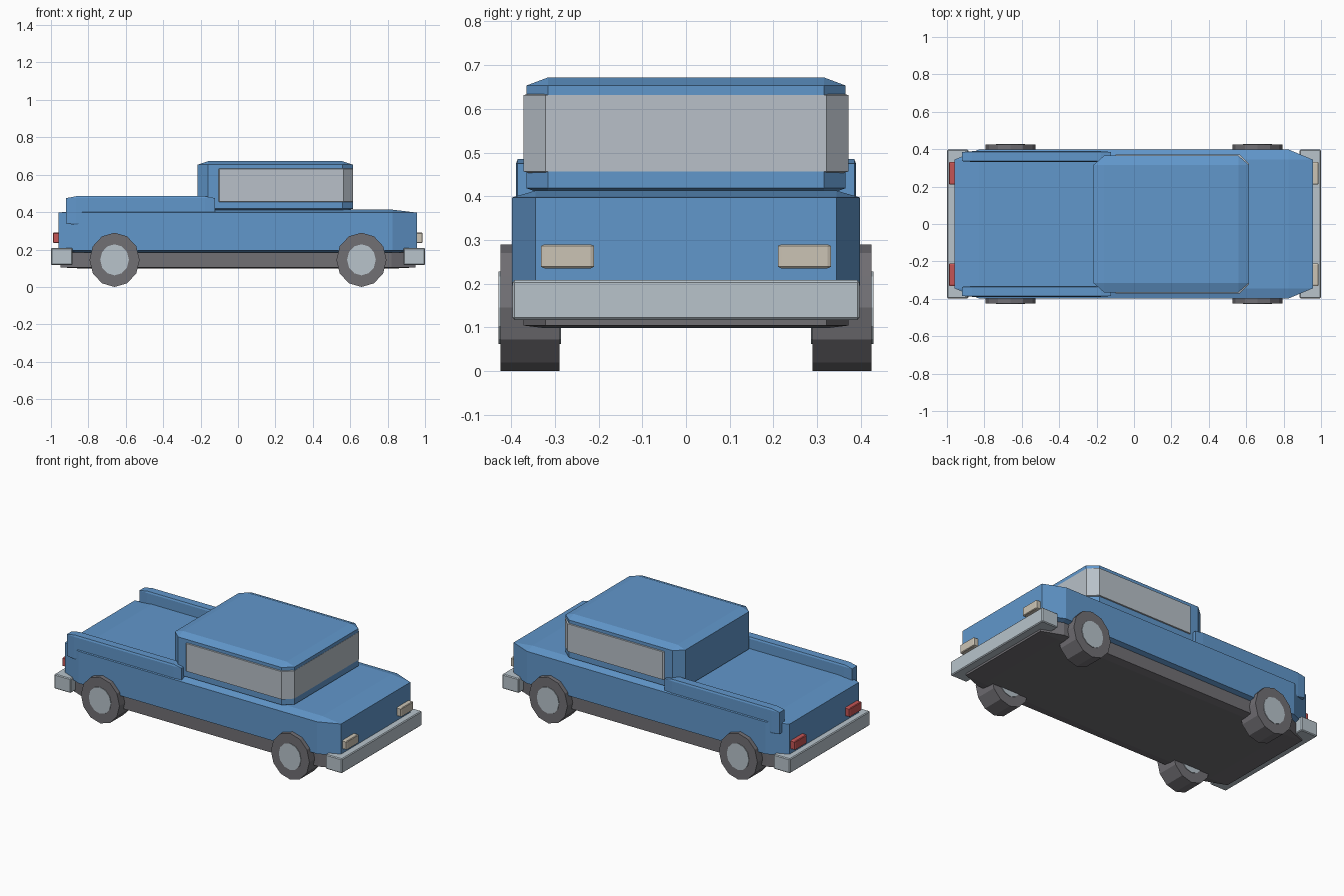
import bpy
import bmesh
from math import pi
from mathutils import Matrix, Vector

if "Cube" in bpy.data.objects:
    bpy.data.objects.remove(bpy.data.objects["Cube"])


def material(name, color):
    mat = bpy.data.materials.new(name)
    mat.use_nodes = True
    mat.diffuse_color = (*color, 1)
    mat.node_tree.nodes["Principled BSDF"].inputs["Base Color"].default_value = (*color, 1)
    return mat


blue = material("body_blue", (0.12, 0.31, 0.60))
glass = material("window_grey", (0.48, 0.53, 0.58))
chrome = material("bumper_silver", (0.48, 0.55, 0.60))
rubber = material("dark_grey", (0.165, 0.16, 0.175))
cream = material("headlight_cream", (0.60, 0.55, 0.46))
red = material("tail_light_red", (0.56, 0.09, 0.09))


def finish(name, bm, mat):
    bmesh.ops.recalc_face_normals(bm, faces=bm.faces[:])
    mesh = bpy.data.meshes.new(name)
    bm.to_mesh(mesh)
    bm.free()
    mesh.materials.append(mat)
    obj = bpy.data.objects.new(name, mesh)
    bpy.context.collection.objects.link(obj)
    return obj


def box(name, low, high, mat, bevel=0.068, even=False):
    """Chamfered box; the chamfer stretches with the box unless even is set."""
    low, high = Vector(low), Vector(high)
    bm = bmesh.new()
    bmesh.ops.create_cube(bm, size=1)
    if even:
        bmesh.ops.scale(bm, vec=high - low, verts=bm.verts[:])
    bmesh.ops.bevel(bm, geom=bm.edges[:], offset=bevel, segments=1,
                    profile=0.5, affect='EDGES')
    if not even:
        bmesh.ops.scale(bm, vec=high - low, verts=bm.verts[:])
    bmesh.ops.translate(bm, vec=(low + high) / 2, verts=bm.verts[:])
    return finish(name, bm, mat)


def disc(name, center, rx, rz, width, mat):
    """Twelve-sided cylinder lying along y."""
    bm = bmesh.new()
    bmesh.ops.create_cone(bm, cap_ends=True, segments=12,
                          radius1=1, radius2=1, depth=width)
    bmesh.ops.rotate(bm, cent=(0, 0, 0), matrix=Matrix.Rotation(pi / 2, 3, 'X'),
                     verts=bm.verts[:])
    bmesh.ops.scale(bm, vec=(rx, 1, rz), verts=bm.verts[:])
    bmesh.ops.translate(bm, vec=center, verts=bm.verts[:])
    return finish(name, bm, mat)


# Main shell, underbody and cabin
box("chassis", (-0.95, -0.372, 0.098), (0.95, 0.372, 0.19), rubber)
box("body", (-0.96, -0.398, 0.18), (0.957, 0.398, 0.413), blue)
box("cabin", (-0.217, -0.365, 0.40), (0.615, 0.365, 0.672), blue)

# Wraparound glass: only its front and sides stand proud of the cabin
box("window_glass", (-0.15, -0.372, 0.443), (0.616, 0.372, 0.645), glass)

# Bumpers at both ends
box("front_bumper", (0.885, -0.397, 0.117), (1.0, 0.397, 0.208), chrome, 0.005, True)
box("rear_bumper", (-1.0, -0.397, 0.117), (-0.885, 0.397, 0.208), chrome, 0.005, True)

for side, s in (("near", -1), ("far", 1)):
    def span(a, b):
        return sorted((s * a, s * b))

    # Bed rails
    y0, y1 = span(0.332, 0.389)
    box(side + "_bed_rail", (-0.92, y0, 0.33), (-0.122, y1, 0.485), blue)

    # Lamps
    y0, y1 = span(0.21, 0.332)
    box(side + "_headlight", (0.93, y0, 0.235), (0.987, y1, 0.29), cream)
    box(side + "_tail_light", (-0.99, y0, 0.235), (-0.93, y1, 0.29), red)

    # Wheels with hubs showing on both faces
    for end, x in (("front", 0.66), ("rear", -0.66)):
        center = (x, s * 0.357, 0.145)
        disc(f"{side}_{end}_tire", center, 0.134, 0.145, 0.136, rubber)
        disc(f"{side}_{end}_hub", center, 0.077, 0.083, 0.143, chrome)
